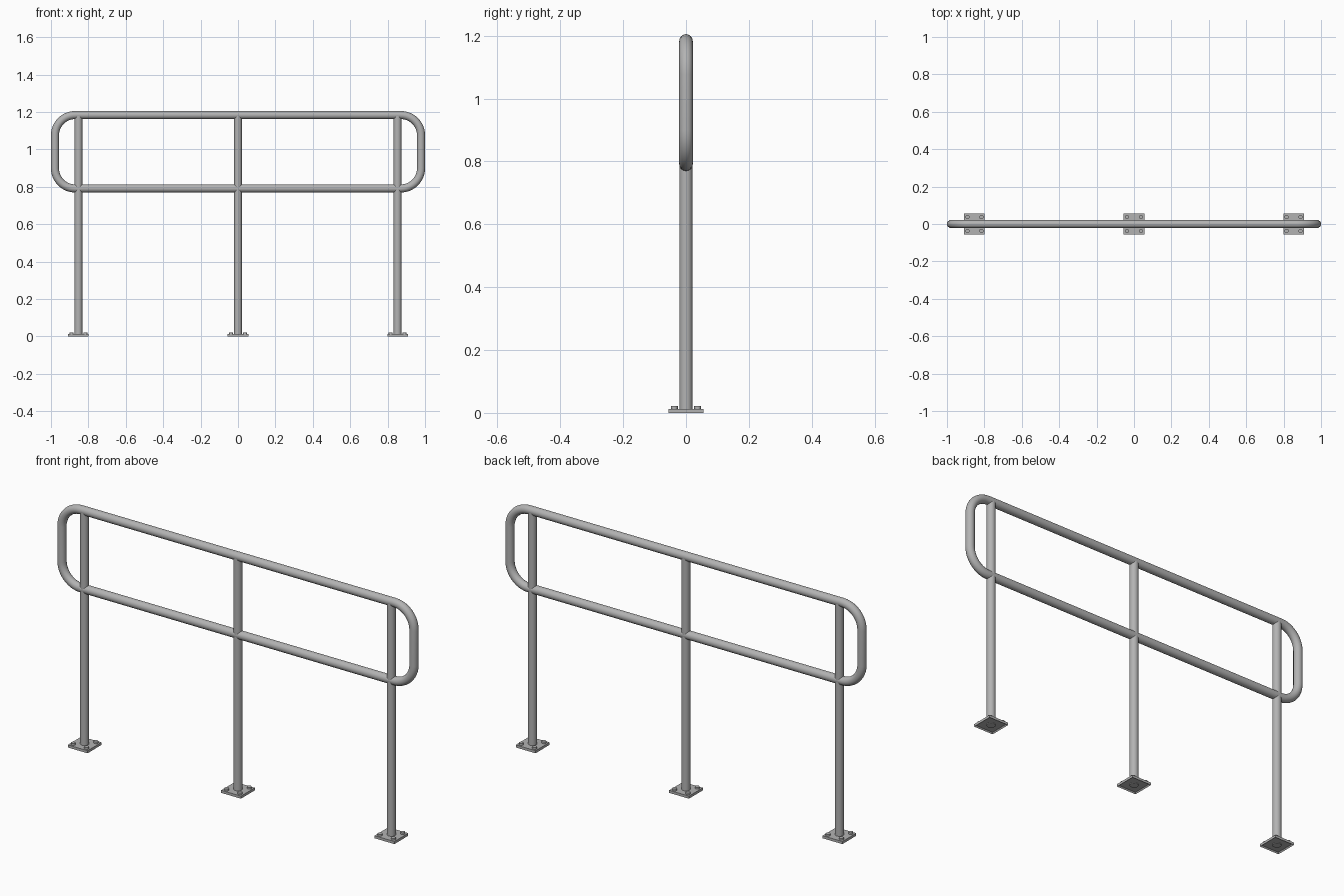
import bpy, bmesh, math
from mathutils import Matrix, Vector

cube = bpy.data.objects.get("Cube")
if cube:
    bpy.data.objects.remove(cube, do_unlink=True)

# Single galvanised steel colour
steel = bpy.data.materials.new("galvanised_steel")
steel.use_nodes = True
STEEL_RGBA = (0.45, 0.45, 0.45, 1)
steel.diffuse_color = STEEL_RGBA
steel.node_tree.nodes["Principled BSDF"].inputs["Base Color"].default_value = STEEL_RGBA

POST_X = 0.853
TUBE_R = 0.0215
RAIL_X, RAIL_LOW, RAIL_TOP, BEND = 0.9785, 0.791, 1.1835, 0.108
PLATE_HALF, PLATE_H = 0.055, 0.013


def finish(obj):
    """Apply the steel material and smooth the round surfaces."""
    if not obj.data.materials:
        obj.data.materials.append(steel)
    bpy.ops.object.select_all(action="DESELECT")
    obj.select_set(True)
    bpy.context.view_layer.objects.active = obj
    bpy.ops.object.shade_smooth_by_angle(angle=math.radians(35))


def mesh_object(name, bm):
    mesh = bpy.data.meshes.new(name)
    bm.to_mesh(mesh)
    bm.free()
    obj = bpy.data.objects.new(name, mesh)
    bpy.context.collection.objects.link(obj)
    finish(obj)
    return obj


def add_cylinder(bm, x, y, z0, z1, radius, sides):
    bmesh.ops.create_cone(bm, cap_ends=True, segments=sides, radius1=radius, radius2=radius,
                          depth=z1 - z0, matrix=Matrix.Translation((x, y, (z0 + z1) / 2)))


# Closed handrail loop: rounded rectangle path swept by a round tube
path = []
mid_z = (RAIL_LOW + RAIL_TOP) / 2
corner_x = RAIL_X - BEND
corner_z = (RAIL_TOP - RAIL_LOW) / 2 - BEND
STEPS = 12
for quarter, (sx, sz) in enumerate([(1, 1), (-1, 1), (-1, -1), (1, -1)]):
    for i in range(STEPS + 1):
        a = (quarter + i / STEPS) * math.pi / 2
        path.append((sx * corner_x + BEND * math.cos(a), 0,
                     mid_z + sz * corner_z + BEND * math.sin(a)))
curve = bpy.data.curves.new("handrail_loop", "CURVE")
curve.dimensions = "3D"
curve.bevel_depth = TUBE_R
curve.bevel_resolution = 6
spline = curve.splines.new("POLY")
spline.points.add(len(path) - 1)
for point, co in zip(spline.points, path):
    point.co = (*co, 1)
spline.use_cyclic_u = True
rail = bpy.data.objects.new("handrail_loop", curve)
bpy.context.collection.objects.link(rail)
bpy.ops.object.select_all(action="DESELECT")
rail.select_set(True)
bpy.context.view_layer.objects.active = rail
bpy.ops.object.convert(target="MESH")
finish(bpy.context.view_layer.objects.active)

for side, x in (("right", -POST_X), ("middle", 0), ("left", POST_X)):
    # Upright post, ending inside the top rail
    bm = bmesh.new()
    add_cylinder(bm, x, 0, 0.002, RAIL_TOP, TUBE_R - 0.0007, 28)
    mesh_object(side + "_post", bm)

    # Square base plate with a shallow recess underneath
    bm = bmesh.new()
    size = Matrix.Diagonal((2 * PLATE_HALF, 2 * PLATE_HALF, PLATE_H, 1))
    bmesh.ops.create_cube(bm, size=1, matrix=Matrix.Translation((x, 0, PLATE_H / 2)) @ size)
    bm.normal_update()
    under = [f for f in bm.faces if f.normal.z < -0.9]
    bmesh.ops.inset_region(bm, faces=under, thickness=0.008)
    bmesh.ops.translate(bm, verts=under[0].verts, vec=Vector((0, 0, 0.006)))
    mesh_object(side + "_base_plate", bm)

    # Four anchor bolts
    bm = bmesh.new()
    for bx in (-1, 1):
        for by in (-1, 1):
            add_cylinder(bm, x + bx * 0.037, by * 0.037, PLATE_H - 0.003, 0.022, 0.011, 16)
    mesh_object(side + "_anchor_bolts", bm)
